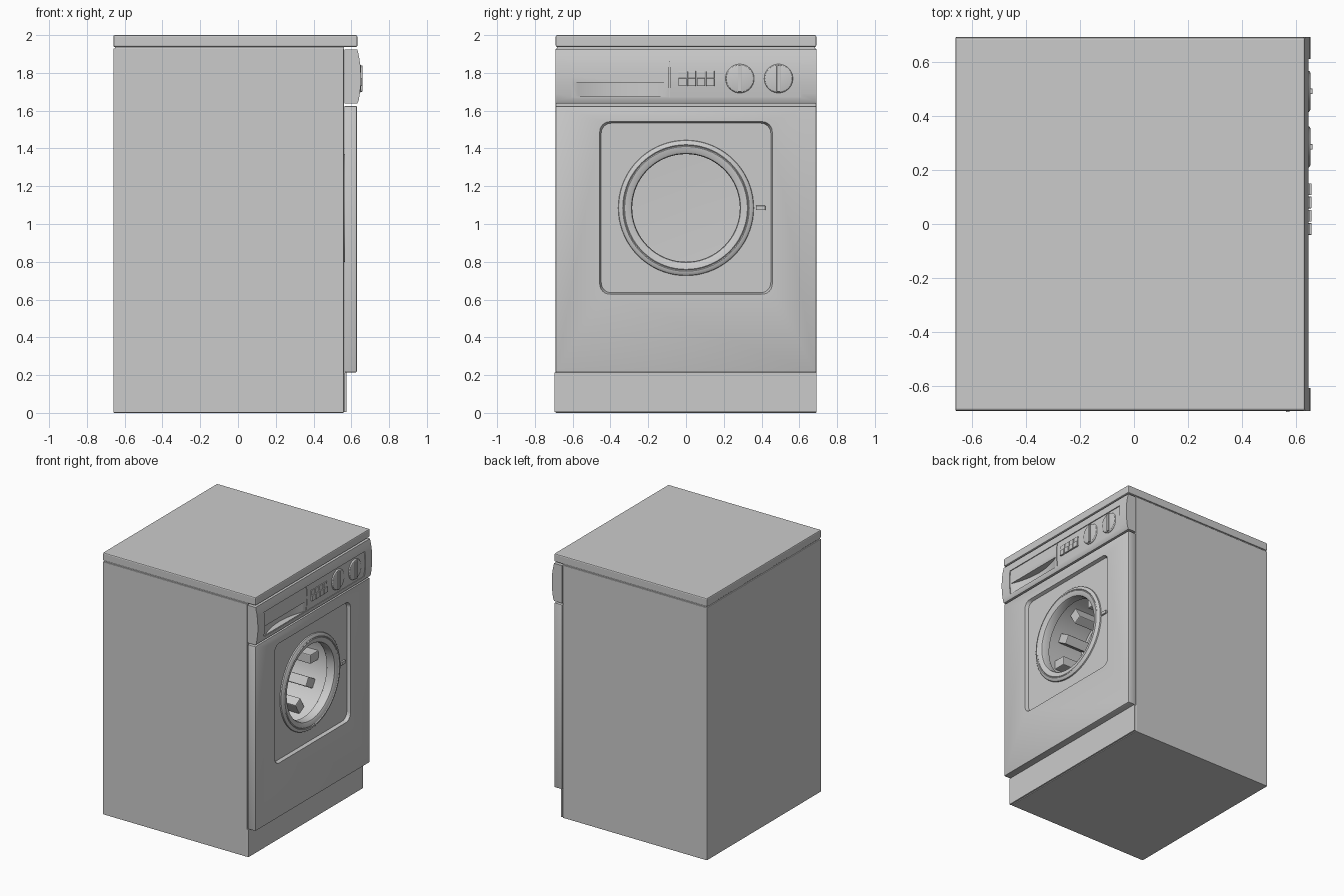
import bpy, bmesh, math
from mathutils import Matrix, Vector

if "Cube" in bpy.data.objects:
    bpy.data.objects.remove(bpy.data.objects["Cube"])

CZ = 1.085  # door centre height


def finish(name, bm, smooth=False):
    me = bpy.data.meshes.new(name)
    bm.to_mesh(me)
    bm.free()
    ob = bpy.data.objects.new(name, me)
    bpy.context.collection.objects.link(ob)
    if smooth:
        smooth_obj(ob)
    return ob


def activate(ob):
    for o in bpy.context.selected_objects:
        o.select_set(False)
    ob.select_set(True)
    bpy.context.view_layer.objects.active = ob


def smooth_obj(ob):
    activate(ob)
    bpy.ops.object.shade_smooth_by_angle(angle=math.radians(30))


def box(name, lo, hi, bevel=0.0, rot=None):
    bm = bmesh.new()
    bmesh.ops.create_cube(bm, size=1)
    lo, hi = Vector(lo), Vector(hi)
    for v in bm.verts:
        v.co = Vector([(lo[i] + hi[i]) / 2 + v.co[i] * (hi[i] - lo[i]) for i in range(3)])
    if bevel:
        bmesh.ops.bevel(bm, geom=bm.edges[:], offset=bevel, segments=2, profile=0.5, affect='EDGES')
    if rot:
        bm.transform(rot)
    return finish(name, bm)


def prism(name, pts, a, b, axis, smooth=False):
    """Extrude an outline: axis 'y' takes (x, z) points, axis 'z' takes (x, y)."""
    bm = bmesh.new()
    place = (lambda p: (p[0], a, p[1])) if axis == 'y' else (lambda p: (p[0], p[1], a))
    face = bm.faces.new([bm.verts.new(place(p)) for p in pts])
    ext = bmesh.ops.extrude_face_region(bm, geom=[face])
    d = (0, b - a, 0) if axis == 'y' else (0, 0, b - a)
    bmesh.ops.translate(bm, vec=d, verts=[e for e in ext['geom'] if isinstance(e, bmesh.types.BMVert)])
    bmesh.ops.recalc_face_normals(bm, faces=bm.faces[:])
    return finish(name, bm, smooth)


def lathe(name, profile, cy=0.0, cz=CZ, seg=64):
    """Revolve (radius, x) points about an axis along x."""
    bm = bmesh.new()
    rings = []
    for i in range(seg):
        t = 2 * math.pi * i / seg
        rings.append([bm.verts.new((x, cy + r * math.cos(t), cz + r * math.sin(t))) for r, x in profile])
    for i in range(seg):
        p, q = rings[i], rings[(i + 1) % seg]
        for j in range(len(profile) - 1):
            bm.faces.new((p[j], p[j + 1], q[j + 1], q[j]))
    bmesh.ops.remove_doubles(bm, verts=bm.verts[:], dist=1e-5)
    return finish(name, bm, True)


def cut(ob, cutter):
    cutter.hide_render = True
    m = ob.modifiers.new("cut", 'BOOLEAN')
    m.object, m.operation, m.solver = cutter, 'DIFFERENCE', 'EXACT'
    activate(ob)
    bpy.ops.object.modifier_apply(modifier=m.name)
    bpy.data.objects.remove(cutter)


def hole(r, x0, x1):
    return lathe("hole_cutter", [(0, x1), (r, x1), (r, x0), (0, x0)])


# Cabinet, lid and kick plate
cabinet = box("cabinet", (-0.66, -0.69, 0), (0.56, 0.69, 1.93), 0.004)
cut(cabinet, hole(0.41, 0.13, 0.7))
box("top_lid", (-0.66, -0.69, 1.937), (0.632, 0.69, 2.0), 0.008)
box("lid_seal", (-0.652, -0.682, 1.92), (0.56, 0.682, 1.945))
box("kick_plate", (0.562, -0.695, 0.005), (0.575, 0.69, 0.215))

# Front panel with sunken rounded square and door opening
front = box("front_panel", (0.563, -0.69, 0.215), (0.63, 0.69, 1.625), 0.006)
bm = bmesh.new()
bmesh.ops.create_cube(bm, size=1)
for v in bm.verts:
    v.co = (0.63 + v.co.x * 0.05, v.co.y * 0.93, CZ + v.co.z * 0.93)
long_edges = [e for e in bm.edges if abs(e.verts[0].co.x - e.verts[1].co.x) > 0.01]
bmesh.ops.bevel(bm, geom=long_edges, offset=0.055, segments=6, profile=0.5, affect='EDGES')
for v in bm.verts:
    if v.co.x < 0.63:
        v.co.y *= 0.965
        v.co.z = CZ + (v.co.z - CZ) * 0.965
cut(front, finish("recess_cutter", bm))
cut(front, hole(0.3, 0.5, 0.7))
smooth_obj(front)

# Door ring and latch
lathe("door_ring", [(0.285, 0.55), (0.285, 0.606), (0.289, 0.614), (0.30, 0.62), (0.325, 0.624),
                    (0.33, 0.620), (0.335, 0.624), (0.348, 0.621), (0.357, 0.614), (0.36, 0.60)], seg=72)
box("door_latch", (0.60, 0.37, CZ - 0.012), (0.618, 0.42, CZ + 0.012), 0.002)

# Drum with paddles around the wall
lathe("drum", [(0, 0.15), (0.39, 0.17), (0.40, 0.18), (0.40, 0.53), (0.39, 0.545), (0.285, 0.555)])
centre = Matrix.Translation((0, 0, CZ))
for i in range(12):
    rot = centre @ Matrix.Rotation(i * math.tau / 12, 4, 'X')
    box(f"drum_paddle_{i + 1}", (0.19, 0.305, -0.035), (0.40, 0.402, 0.035), 0.006, rot)

# Control panel: bulged profile, sunken fascia, drawer split and curved grip
panel = prism("control_panel", [(0.563, 1.637), (0.63, 1.637), (0.638, 1.65), (0.645, 1.69), (0.65, 1.74),
                                (0.651, 1.78), (0.648, 1.84), (0.64, 1.89), (0.632, 1.925), (0.563, 1.925)],
              -0.69, 0.69, 'y')
cut(panel, prism("fascia_cutter", [(0.637, 1.67), (0.644, 1.74), (0.645, 1.78), (0.642, 1.83), (0.638, 1.86),
                                   (0.7, 1.86), (0.7, 1.67)], -0.605, 0.61, 'y'))
cut(panel, box("split_cutter", (0.634, -0.091, 1.671), (0.7, -0.086, 1.859)))
us = [-1 + i / 8 for i in range(17)]
arc = [(0.645 - 0.055 * (1 - u * u), -0.3475 + 0.253 * u) for u in us]
cut(panel, prism("grip_cutter", [(0.7, arc[0][1])] + arc + [(0.7, arc[-1][1])], 1.675, 1.75, 'z'))
smooth_obj(panel)

# Push buttons
for i in range(4):
    y = -0.04 + i * 0.049
    box(f"button_{i + 1}_upper", (0.635, y, 1.772), (0.65, y + 0.043, 1.81), 0.002)
    box(f"button_{i + 1}_lower", (0.635, y, 1.73), (0.656, y + 0.043, 1.772), 0.002)

# Dials with a vertical grip bar
for i, y in enumerate((0.285, 0.49)):
    lathe(f"dial_{i + 1}", [(0, 0.652), (0.066, 0.652), (0.072, 0.65), (0.076, 0.645), (0.077, 0.635)], y, 1.77, 40)
    box(f"dial_grip_{i + 1}", (0.64, y - 0.01, 1.70), (0.66, y + 0.01, 1.84), 0.003)
